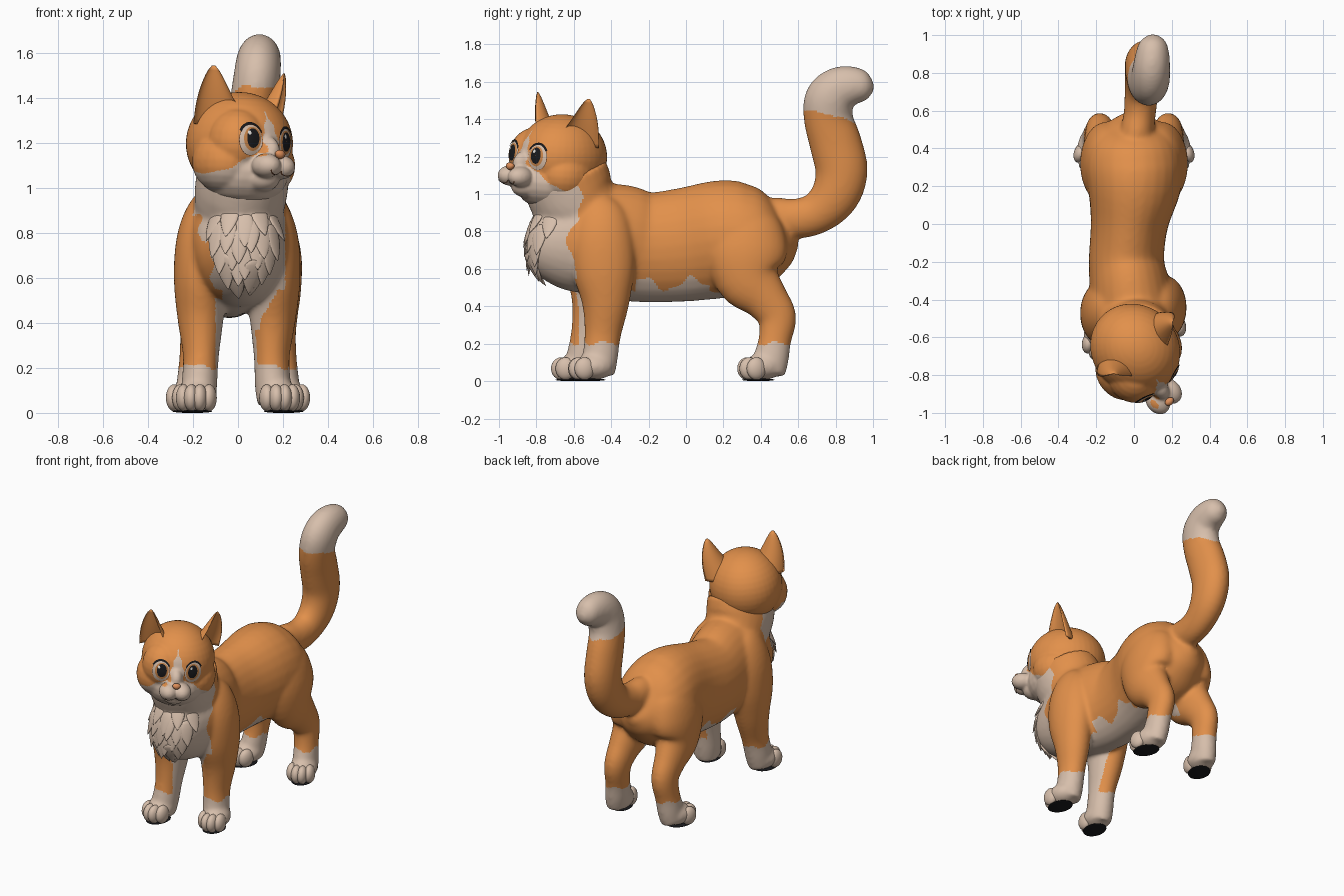
import bpy, bmesh
from math import sin, cos, pi, radians
from mathutils import Vector, Matrix
from mathutils.bvhtree import BVHTree

cube = bpy.data.objects.get("Cube")
if cube:
    bpy.data.objects.remove(cube)


def material(name, rgb):
    m = bpy.data.materials.new(name)
    m.use_nodes = True
    m.diffuse_color = (*rgb, 1)
    for node in m.node_tree.nodes:
        if node.type == 'BSDF_PRINCIPLED':
            node.inputs["Base Color"].default_value = (*rgb, 1)
            node.inputs["Roughness"].default_value = 0.8
    return m


ORANGE = material("orange fur", (0.76, 0.28, 0.07))
CREAM = material("cream fur", (0.68, 0.52, 0.41))
BLACK = material("black", (0.01, 0.01, 0.012))
AMBER = material("amber iris", (0.6, 0.24, 0.07))
NOSE = material("nose orange", (0.72, 0.27, 0.1))
BROWN = material("dark brown", (0.09, 0.035, 0.015))
WHITE = material("eye glint", (0.85, 0.82, 0.78))


def finish(bm, name, mat, matrix=None):
    bmesh.ops.recalc_face_normals(bm, faces=bm.faces)
    me = bpy.data.meshes.new(name)
    bm.to_mesh(me)
    bm.free()
    me.materials.append(mat)
    me.shade_smooth()
    ob = bpy.data.objects.new(name, me)
    bpy.context.collection.objects.link(ob)
    if matrix:
        ob.matrix_world = matrix
    return ob


def ball(bm, centre, radii, turn=None, seg=24):
    m = Matrix.Translation(centre) @ (turn or Matrix()) @ Matrix.Diagonal((*radii, 1))
    return bmesh.ops.create_uvsphere(bm, u_segments=seg, v_segments=seg // 2, radius=1, matrix=m)["verts"]


def skin(bm, rings):
    """Join equal rings of vertices into a closed tube."""
    n = len(rings[0])
    for a, b in zip(rings, rings[1:]):
        for i in range(n):
            bm.faces.new((a[i], a[(i + 1) % n], b[(i + 1) % n], b[i]))
    bm.faces.new(rings[0])
    bm.faces.new(rings[-1])


def tube(bm, stations, seg=28, sub=4):
    """Smooth limb through stations of x, y, z, half width, half depth."""
    p = [Vector(s) for s in stations]
    p = [p[0] * 2 - p[1]] + p + [p[-1] * 2 - p[-2]]
    path = []
    for i in range(1, len(p) - 2):
        a, b, c, d = p[i - 1:i + 3]
        for k in range(sub):
            t = k / sub
            path.append((b * 2 + (c - a) * t + (a * 2 - b * 5 + c * 4 - d) * t**2
                         + (b * 3 - a - c * 3 + d) * t**3) / 2)
    path.append(p[-2])
    rings = []
    for i, s in enumerate(path):
        step = path[min(i + 1, len(path) - 1)] - path[max(i - 1, 0)]
        along = Vector(step[:3]).normalized()
        side = Vector((1, 0, 0))
        side = (side - along * side.dot(along)).normalized()
        other = along.cross(side)
        rings.append([bm.verts.new(Vector(s[:3]) + side * s[3] * cos(2 * pi * j / seg)
                                   + other * s[4] * sin(2 * pi * j / seg)) for j in range(seg)])
    skin(bm, rings)


def fuse(ob, voxel, rounds, is_cream):
    """Melt overlapping volumes together and colour the markings."""
    mod = ob.modifiers.new("fuse", 'REMESH')
    mod.mode, mod.voxel_size = 'VOXEL', voxel
    soft = ob.modifiers.new("soften", 'SMOOTH')
    soft.factor, soft.iterations = 0.5, rounds
    dg = bpy.context.evaluated_depsgraph_get()
    me = bpy.data.meshes.new_from_object(ob.evaluated_get(dg))
    ob.modifiers.clear()
    ob.data = me
    me.materials.clear()
    for m in (ORANGE, CREAM):
        me.materials.append(m)
    for f in me.polygons:
        f.material_index = int(is_cream(f.center, f.normal))
    me.shade_smooth()
    bm = bmesh.new()
    bm.from_mesh(me)
    tree = BVHTree.FromBMesh(bm)
    bm.free()
    return tree


# Torso, neck and tail
body = bmesh.new()
tube(body, [(0, .568, .8, .03, .05), (0, .55, .79, .1, .11), (0, .5, .775, .175, .185),
            (0, .42, .765, .235, .26), (0, .32, .76, .26, .297), (0, .2, .76, .25, .315),
            (-.025, 0, .73, .205, .305), (-.04, -.2, .715, .2, .295), (-.02, -.35, .74, .215, .31),
            (0, -.5, .76, .225, .3), (.01, -.62, .755, .21, .275), (.02, -.72, .765, .175, .225),
            (.02, -.8, .79, .125, .15), (.02, -.84, .8, .05, .06)])
tube(body, [(0, -.45, .83, .18, .18), (.01, -.59, .96, .205, .23), (.03, -.65, 1.1, .205, .235)])
tube(body, [(0, .32, .87, .04, .05), (.01, .45, .88, .085, .1), (.03, .58, .868, .085, .107),
            (.04, .7, .898, .09, .112), (.05, .795, .99, .1, .13), (.055, .832, 1.12, .105, .14),
            (.06, .8, 1.27, .105, .14), (.07, .762, 1.4, .104, .132), (.085, .767, 1.5, .104, .135),
            (.092, .82, 1.56, .1, .122), (.098, .9, 1.578, .09, .104), (.1, .965, 1.57, .07, .075),
            (.1, 1.003, 1.565, .025, .025)])

# Legs and paws
FRONT = [(.09, -.44, 1, .03, .04), (.12, -.45, .92, .09, .125), (.15, -.45, .78, .117, .165),
         (.16, -.44, .6, .118, .168), (.155, -.43, .42, .103, .128), (.15, -.445, .25, .08, .098),
         (.155, -.46, .12, .08, .095), (.16, -.47, .04, .075, .09)]
HIND = [(.08, .33, .95, .03, .05), (.11, .33, .85, .12, .18), (.15, .32, .7, .132, .222),
        (.165, .335, .55, .117, .178), (.175, .425, .44, .092, .123), (.18, .487, .34, .078, .104),
        (.19, .475, .22, .073, .088), (.2, .455, .12, .075, .095), (.21, .44, .04, .07, .09)]
for s, side in ((1, "left"), (-1, "right")):
    stride = -.1 if s < 0 else 0
    tube(body, [(s * (x + (.02 if s < 0 else 0) * (1 - z)), y + stride * (1 - z / .92), z, a, b)
                for x, y, z, a, b in FRONT])
    tube(body, [(s * x, y, z, a, b) for x, y, z, a, b in HIND])
    for end, place, angle in (("front", (s * .18, -.5 + stride * .9, 0), 6),
                              ("hind", (s * .215, .405, 0), 18)):
        turn = Matrix.Rotation(radians(s * angle), 4, 'Z')
        spot = Matrix.Translation(place) @ turn
        ball(body, spot @ Vector((0, .01, .078)), (.088, .108, .072), turn)
        toes = bmesh.new()
        for k in (-1.5, -.5, .5, 1.5):
            ball(toes, spot @ Vector((k * .038, -.08 + .014 * k * k, .067)), (.034, .054, .06), turn)
        finish(toes, f"{end}_{side}_toes", CREAM)
        sole = bmesh.new()
        ball(sole, spot @ Vector((0, -.02, .007)), (.068, .09, .007), turn)
        finish(sole, f"{end}_{side}_sole", BLACK)


def body_cream(c, n):
    x, y, z = c
    if y > .6 and z > 1.42 - .24 * (y - .76) + .008 * sin(x * 50):
        return True
    if z < .2 + .012 * sin(40 * y + 30 * x):
        return True
    if y < -.565 + .015 * sin(z * 40) and z > .55:
        return z > .88 or (-.17 if z > .76 else -.115) + .01 * sin(z * 60) < x < .21
    if y < -.5 and .37 < z < .56 and -.07 < x < .12 + .6 * (z - .45):
        return True
    if -.27 < y < .13:
        return z < .52 + .035 * cos(24 * (y + .23)) + .01 * sin(60 * y)
    inner = -.75 < y < .35 and abs(x) < .1 and z < .5 + .02 * sin(y * 30)
    return inner and (x < 0 or z > .37 or n.y > -.5)


body_ob = finish(body, "body", ORANGE)
body_tree = fuse(body_ob, .011, 18, body_cream)

# Chest fluff in soft overlapping rows of pointed locks
fluff = bmesh.new()
for z, half, count in ((.84, .14, 5), (.77, .13, 6), (.7, .11, 5), (.63, .085, 4), (.575, .04, 2)):
    for i in range(count):
        x = .03 + half * (2 * i / (count - 1) - 1)
        hit, n, _, _ = body_tree.ray_cast(Vector((x, -2, z + .025 * sin(i * 2.4))), Vector((0, 1, 0)))
        if not hit or hit.y > -.5:
            continue
        up = Vector((0, 0, 1))
        up = (up - n * up.dot(n)).normalized()
        turn = Matrix(((-n).cross(up), -n, up)).transposed().to_4x4()
        m = Matrix.Translation(hit) @ turn @ Matrix.Rotation(radians(-9), 4, 'X')
        for v in ball(fluff, (0, 0, 0), (1, 1, 1), seg=16):
            taper = .1 + .9 * max(0, (v.co.z + 1) / 2) ** .5
            v.co = m @ Vector((v.co.x * .055 * taper, v.co.y * .016 * taper, v.co.z * .085))
finish(fluff, "chest_fluff", CREAM)

# Head, turned to its left and slightly tilted
HEAD = (Matrix.Translation((-.006, -.7, 1.19)) @ Matrix.Rotation(radians(41), 4, 'Z')
        @ Matrix.Rotation(radians(5), 4, 'Y'))
head = bmesh.new()
ball(head, (.033, .02, .01), (.23, .25, .23), seg=40)
ball(head, (.02, -.04, -.12), (.195, .2, .155))
ball(head, (-.005, -.2, -.03), (.05, .085, .075))
ball(head, (-.005, -.19, -.15), (.075, .085, .06))
for s in (1, -1):
    ball(head, (s * .115 + .022, -.03, -.08), (.135, .155, .14))
    ball(head, (s * .07, -.085, .01), (.135, .14, .15))
    ball(head, (s * .042 - .008, -.268, -.095), (.06, .074, .055))


def head_cream(c, n):
    x, y, z = abs(c.x), c.y, c.z
    if y > .08:
        return False
    blaze = y < -.1 and z < .15 and x < .042 * min(1, (.15 - z) / .12) + .004 * sin(z * 90)
    return blaze or z < -.035 - .75 * max(0, x - .06) + .006 * sin(x * 70)


head_ob = finish(head, "head", ORANGE, HEAD)
face = fuse(head_ob, .0075, 11, head_cream)

# Nose
nose = bmesh.new()
for v in ball(nose, (0, 0, 0), (.031, .02, .02)):
    v.co.x *= .65 + 8.5 * (v.co.z + .02)
    v.co += Vector((-.008, -.308, -.042))
finish(nose, "nose", NOSE, HEAD)

# Cupped ears
for s, side in ((1, "left"), (-1, "right")):
    ear = bmesh.new()
    base, tip = Vector((s * .128 + .036, .01, .08)), Vector((s * .21 + .04, -.005, .342))
    facing = Vector((s * sin(.7), -cos(.7), 0))
    across = Vector((cos(.7), s * sin(.7), 0))
    rings = []
    for k in range(13):
        t = k / 12
        size = (1 - t) ** .75
        centre = base.lerp(tip, t) + Vector((s * .012 * sin(pi * t), 0, 0))
        ring = []
        for j in range(32):
            a = 2 * pi * j / 32
            back = sin(a) if j <= 16 else -.5 * sin(a)
            ring.append(ear.verts.new(centre + across * (.116 * size + .007) * cos(a)
                                      - facing * ((.12 * size + .006) * back - .045 * size)))
        rings.append(ring)
    skin(ear, rings)
    finish(ear, f"{side}_ear", ORANGE, HEAD)


def decal(name, mat, cx, cz, rx, rz, lift, inner=.02, start=0, stop=360):
    """Thin plate or arc wrapped on the face."""
    bm = bmesh.new()
    grid = []
    for i in range(7):
        r = inner + (1 - inner) * i / 6
        row = []
        for j in range(37):
            a = radians(start + (stop - start) * j / 36)
            p = Vector((cx + rx * r * cos(a), -1, cz + rz * r * sin(a)))
            hit, n, _, _ = face.ray_cast(p, Vector((0, 1, 0)))
            row.append(bm.verts.new(hit + n * lift))
        grid.append(row)
    for a, b in zip(grid, grid[1:]):
        for j in range(36):
            bm.faces.new((a[j], a[j + 1], b[j + 1], b[j]))
    bmesh.ops.remove_doubles(bm, verts=bm.verts, dist=1e-5)
    ob = finish(bm, name, mat, HEAD)
    if sum(f.normal.y for f in ob.data.polygons) > 0:
        ob.data.flip_normals()


# Eyes and mouth
for s, side in ((1, "left"), (-1, "right")):
    x = s * .1
    decal(f"{side}_eye_outline", BROWN, x, .015, .054, .068, .002)
    decal(f"{side}_eye_white", CREAM, x, .015, .052, .066, .0035)
    decal(f"{side}_iris", AMBER, x - s * .004, .02, .041, .052, .005)
    decal(f"{side}_pupil", BLACK, x - s * .004, .023, .029, .042, .0065)
    decal(f"{side}_glint", WHITE, x - .014, .045, .007, .009, .008)
    decal(f"{side}_lashes", BLACK, x, .015, .059, .076, .007, .86, 30, 150)
    decal(f"{side}_mouth_line", BROWN, s * .034 - .008, -.108, .034, .026, .003, .87, 195, 345)
